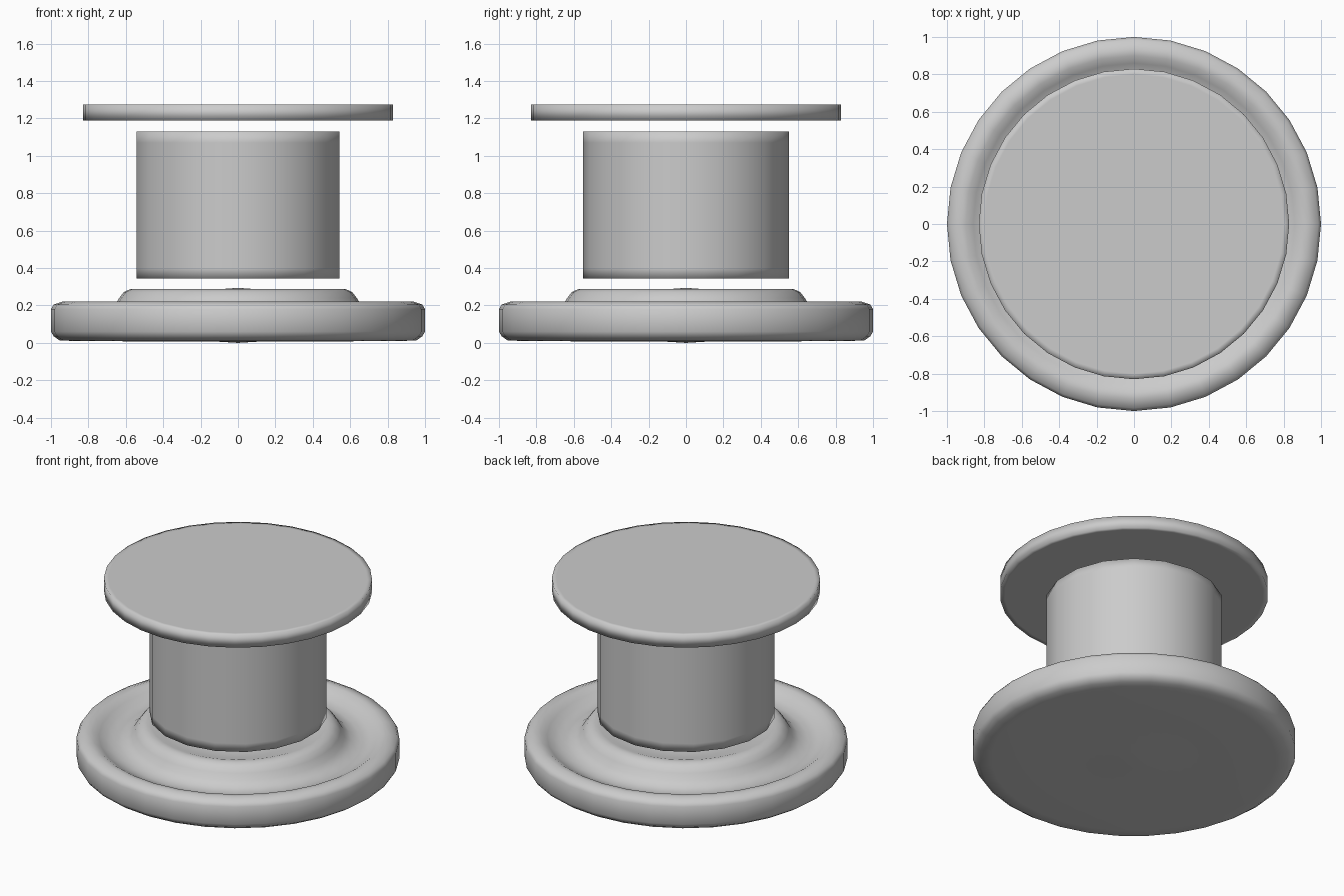
import bpy, bmesh
from math import sin, cos, pi

if "Cube" in bpy.data.objects:
    bpy.data.objects.remove(bpy.data.objects["Cube"])

def lathe(name, profile, sides, start=0.0):
    """Revolve (radius, z) points from bottom centre to top centre."""
    bm = bmesh.new()
    rings = []
    for r, z in profile:
        if r == 0:
            rings.append([bm.verts.new((0, 0, z))])
        else:
            rings.append([bm.verts.new((r * cos(start + 2 * pi * i / sides),
                                        r * sin(start + 2 * pi * i / sides), z))
                          for i in range(sides)])
    for a, b in zip(rings, rings[1:]):
        for i in range(sides):
            j = (i + 1) % sides
            quad = [a[i % len(a)], a[j % len(a)], b[j % len(b)], b[i % len(b)]]
            bm.faces.new(list(dict.fromkeys(quad)))
    bmesh.ops.recalc_face_normals(bm, faces=bm.faces)
    mesh = bpy.data.meshes.new(name)
    bm.to_mesh(mesh)
    bm.free()
    mesh.shade_smooth()
    obj = bpy.data.objects.new(name, mesh)
    bpy.context.collection.objects.link(obj)
    return obj

# Round base with rolled rim, groove and raised seat
lathe("base", [(0, 0), (0.1, 0.006), (0.5, 0.008), (0.88, 0.01), (0.955, 0.014),
               (0.985, 0.035), (1.0, 0.06), (1.0, 0.18), (0.985, 0.205),
               (0.935, 0.222), (0.9, 0.22), (0.86, 0.195), (0.82, 0.172),
               (0.76, 0.158), (0.7, 0.17), (0.66, 0.2), (0.635, 0.24),
               (0.61, 0.272), (0.575, 0.288), (0.54, 0.288), (0.5, 0.275),
               (0.4, 0.275), (0.1, 0.287), (0, 0.294)], 32)

# Middle drum
lathe("drum", [(0, 0.345), (0.5, 0.345), (0.55, 0.345), (0.55, 0.4),
               (0.55, 1.07), (0.55, 1.13), (0.5, 1.13), (0, 1.13)], 18, pi / 2)

# Thin top plate
lathe("top_plate", [(0, 1.188), (0.8, 1.188), (0.83, 1.188),
                    (0.83, 1.274), (0.8, 1.274), (0, 1.274)], 32)
